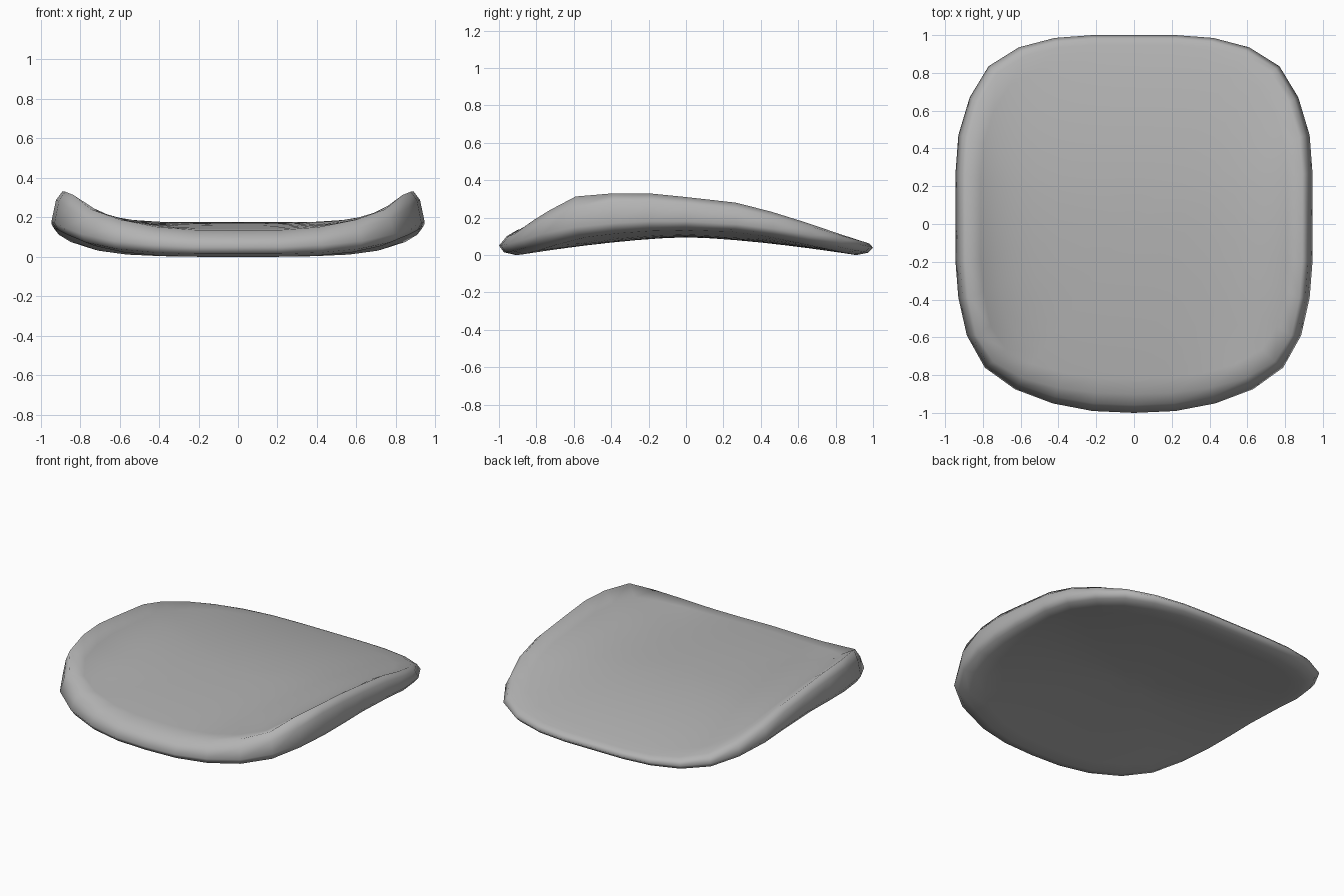
import bpy, bmesh

if "Cube" in bpy.data.objects:
    bpy.data.objects.remove(bpy.data.objects["Cube"])

# Half outline, front centre to rear centre: x, y, z of widest edge, z of upper crest, z of lower edge
HALF = [
    (0.00, -1.00, .055, .140, .005), (0.22, -.99, .055, .140, .005),
    (0.43, -.95, .065, .155, .010), (0.63, -.875, .085, .192, .028),
    (0.79, -.76, .120, .245, .060), (0.885, -.59, .155, .318, .100),
    (0.93, -.39, .175, .335, .122), (0.945, -.20, .185, .335, .134),
    (0.945, 0.00, .185, .315, .138), (0.945, 0.27, .170, .285, .130),
    (0.93, 0.47, .145, .236, .105), (0.87, 0.67, .110, .177, .068),
    (0.77, 0.835, .080, .125, .036), (0.61, 0.935, .060, .095, .016),
    (0.42, 0.985, .050, .080, .008), (0.22, 1.00, .045, .075, .005),
    (0.00, 1.00, .045, .075, .005),
]
RIM = HALF + [(-p[0],) + p[1:] for p in HALF[-2:0:-1]]


def top_line(y):
    return .18 - (.05 if y < 0 else .116) * y * y


def bottom_line(y):
    return .1 - .095 * (abs(y) / .9) ** 1.5


def inset(p, dx, dy):
    return p[0] * (1 - dx / .945), p[1] * (1 - dy)


def crest(p, t=1.0):
    # the front lip is wide in the middle and narrows towards the corners
    dy = .10 * max(0, (-p[1] - .59) / .41) if p[1] < 0 else .05 * p[1]
    return inset(p, .055 * t, dy * t)


def under(p, t=1.0):
    return inset(p, .075 * t, .09 * t)


bm = bmesh.new()


def ring(fn):
    return [bm.verts.new(fn(p)) for p in RIM]


def surface(line, edge, col, s, power):
    # shrink the edge ring towards the middle, blending into the centre line
    def fn(p):
        x, y = edge(p)
        return x * s, y * s, line(y * s) + (p[col] - line(y)) * s ** power
    return fn


STEPS = (.15, .3, .45, .6, .72, .82, .91, 1.0)
rings = [ring(surface(bottom_line, under, 4, s, 3)) for s in STEPS]
# rounded rim
rings.append(ring(lambda p: (*under(p, .3), p[2] + .7 * (p[4] - p[2]))))
rings.append(ring(lambda p: (p[0], p[1], p[2])))
rings.append(ring(lambda p: (*crest(p, .42), p[2] + (.6 if p[1] < -.5 else .72) * (p[3] - p[2]))))
rings += [ring(surface(top_line, crest, 3, s, 5)) for s in reversed(STEPS)]

n = len(RIM)
for a, b in zip(rings, rings[1:]):
    for i in range(n):
        j = (i + 1) % n
        bm.faces.new((a[i], a[j], b[j], b[i]))
# centre fans
for loop, z in ((rings[0], .1), (rings[-1], .18)):
    c = bm.verts.new((0, 0, z))
    for i in range(n):
        bm.faces.new((loop[i], loop[(i + 1) % n], c))
bmesh.ops.recalc_face_normals(bm, faces=bm.faces)
low = min(v.co.z for v in bm.verts)
for v in bm.verts:
    v.co.z -= low
for f in bm.faces:
    f.smooth = True

mesh = bpy.data.meshes.new("seat_pad")
bm.to_mesh(mesh)
bm.free()
seat = bpy.data.objects.new("seat_pad", mesh)
bpy.context.collection.objects.link(seat)

# dark grey upholstery
mat = bpy.data.materials.new("dark_grey")
mat.diffuse_color = (.45, .45, .45, 1)
mat.use_nodes = True
mat.node_tree.nodes["Principled BSDF"].inputs["Base Color"].default_value = mat.diffuse_color
mesh.materials.append(mat)
